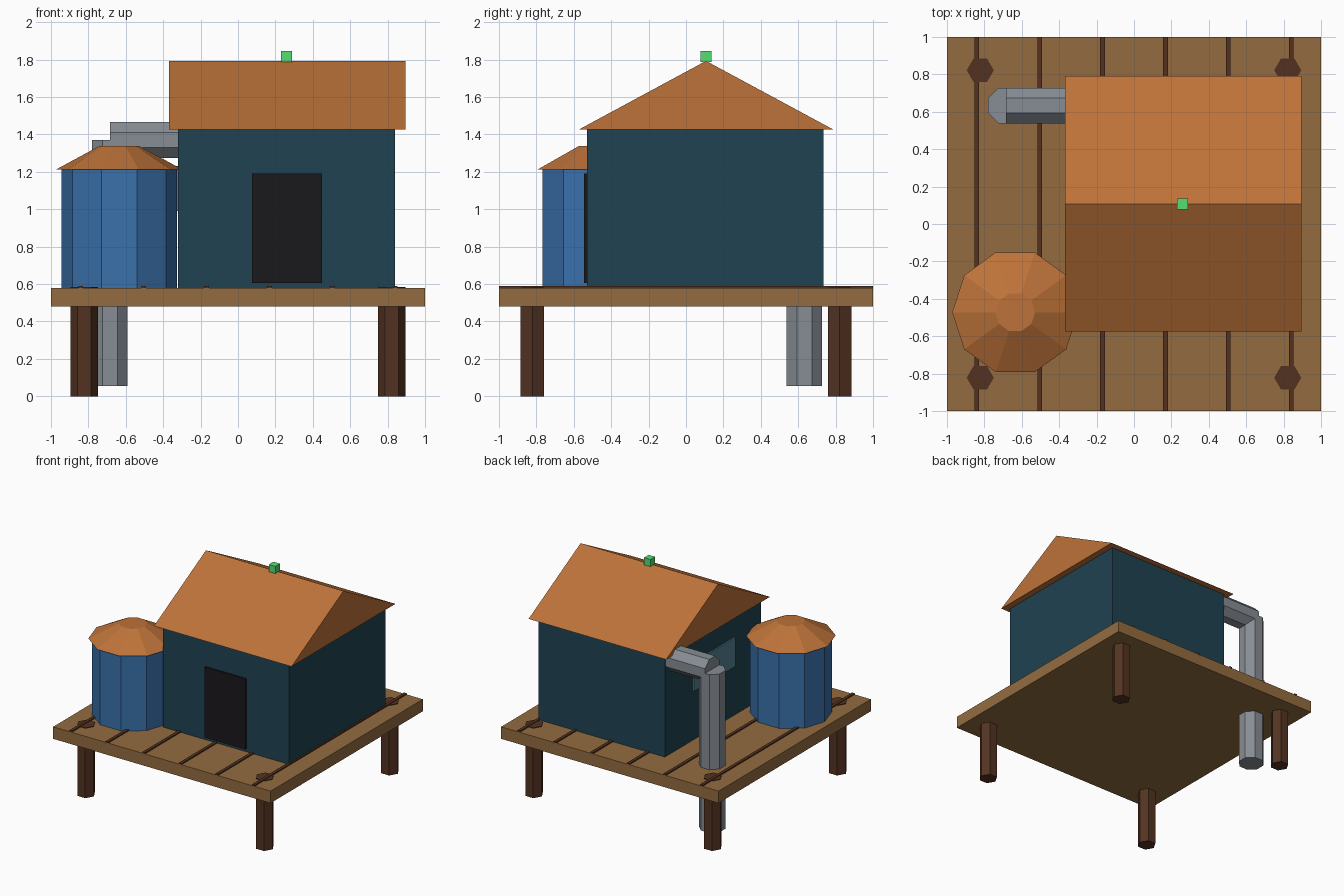
import bpy, bmesh
from math import pi
from mathutils import Matrix, Vector

if "Cube" in bpy.data.objects:
    bpy.data.objects.remove(bpy.data.objects["Cube"])


def material(name, rgb):
    # Screen colour (0-255) to linear diffuse colour
    m = bpy.data.materials.new(name)
    m.diffuse_color = [(c / 255) ** 2.2 for c in rgb] + [1]
    m.use_nodes = True
    m.node_tree.nodes["Principled BSDF"].inputs["Base Color"].default_value = m.diffuse_color
    return m


PLANK = material("plank_wood", (146, 108, 66))
DARK = material("dark_wood", (84, 54, 38))
WALL = material("teal_wall", (36, 68, 82))
ROOF = material("orange_roof", (188, 114, 60))
DOOR = material("black_door", (32, 30, 34))
GLASS = material("window_glass", (84, 128, 144))
TANK = material("blue_tank", (60, 112, 170))
METAL = material("grey_metal", (134, 140, 147))
GREEN = material("green_light", (84, 222, 112))


def finish(name, bm, mat):
    bmesh.ops.recalc_face_normals(bm, faces=bm.faces)
    me = bpy.data.meshes.new(name)
    bm.to_mesh(me)
    bm.free()
    me.materials.append(mat)
    ob = bpy.data.objects.new(name, me)
    bpy.context.collection.objects.link(ob)
    return ob


def box(name, x, y, z, mat):
    # Each axis is a (low, high) pair
    bm = bmesh.new()
    bmesh.ops.create_cube(bm, size=1)
    for v in bm.verts:
        v.co = [(lo + hi) / 2 + c * (hi - lo) for c, (lo, hi) in zip(v.co, (x, y, z))]
    return finish(name, bm, mat)


def rod(name, start, end, sides, r1, r2, mat, turn=0):
    # Faceted cylinder or cone frustum between two points
    a, b = Vector(start), Vector(end)
    d = b - a
    bm = bmesh.new()
    bmesh.ops.create_cone(bm, cap_ends=True, segments=sides, radius1=r1, radius2=r2, depth=d.length)
    # Place the first corner on +x, then apply the turn
    first = bm.verts[:][0].co
    spin = turn - Vector((1, 0)).angle_signed(Vector((first.x, first.y))) * -1
    rot = Vector((0, 0, 1)).rotation_difference(d).to_matrix().to_4x4()
    bm.transform(Matrix.Translation((a + b) / 2) @ rot @ Matrix.Rotation(spin, 4, 'Z'))
    return finish(name, bm, mat)


# Deck with dark plank gaps and four hexagonal posts
box("deck", (-1, 1), (-1, 1), (0.48, 0.58), PLANK)
for i in range(6):
    x = -0.84 + i * 0.336
    box(f"plank_gap_{i + 1}", (x - 0.0125, x + 0.0125), (-1, 1), (0.57, 0.59), DARK)
for side, x in (("left", -0.822), ("right", 0.822)):
    for end, y in (("front", -0.822), ("back", 0.822)):
        rod(f"{end}_{side}_post", (x, y, 0), (x, y, 0.585), 6, 0.0725, 0.0725, DARK)

# House walls, door and side window
box("house_walls", (-0.32, 0.84), (-0.53, 0.735), (0.58, 1.43), WALL)
box("door", (0.075, 0.45), (-0.545, -0.52), (0.605, 1.19), DOOR)
box("side_window", (-0.332, -0.31), (-0.175, 0.37), (0.99, 1.23), GLASS)

# Gable roof, an extruded triangle
bm = bmesh.new()
gable = [bm.verts.new((-0.37, y, z)) for y, z in ((-0.575, 1.425), (0.79, 1.425), (0.107, 1.793))]
ext = bmesh.ops.extrude_face_region(bm, geom=[bm.faces.new(gable)])
bmesh.ops.translate(bm, vec=(1.265, 0, 0), verts=[g for g in ext["geom"] if isinstance(g, bmesh.types.BMVert)])
finish("house_roof", bm, ROOF)
box("ridge_light", (0.23, 0.29), (0.077, 0.137), (1.787, 1.847), GREEN)

# Ten-sided water tank with a truncated cone lid
rod("water_tank", (-0.635, -0.472, 0.575), (-0.635, -0.472, 1.215), 10, 0.31, 0.31, TANK)
rod("tank_lid", (-0.635, -0.472, 1.213), (-0.635, -0.472, 1.338), 10, 0.337, 0.106, ROOF)

# Octagonal drain pipe, down through the deck and into the house
rod("pipe_down", (-0.685, 0.633, 0.055), (-0.685, 0.633, 1.37), 8, 0.103, 0.103, METAL, pi / 8)
rod("pipe_across", (-0.685, 0.633, 1.37), (-0.30, 0.633, 1.37), 8, 0.103, 0.103, METAL, pi / 8)
